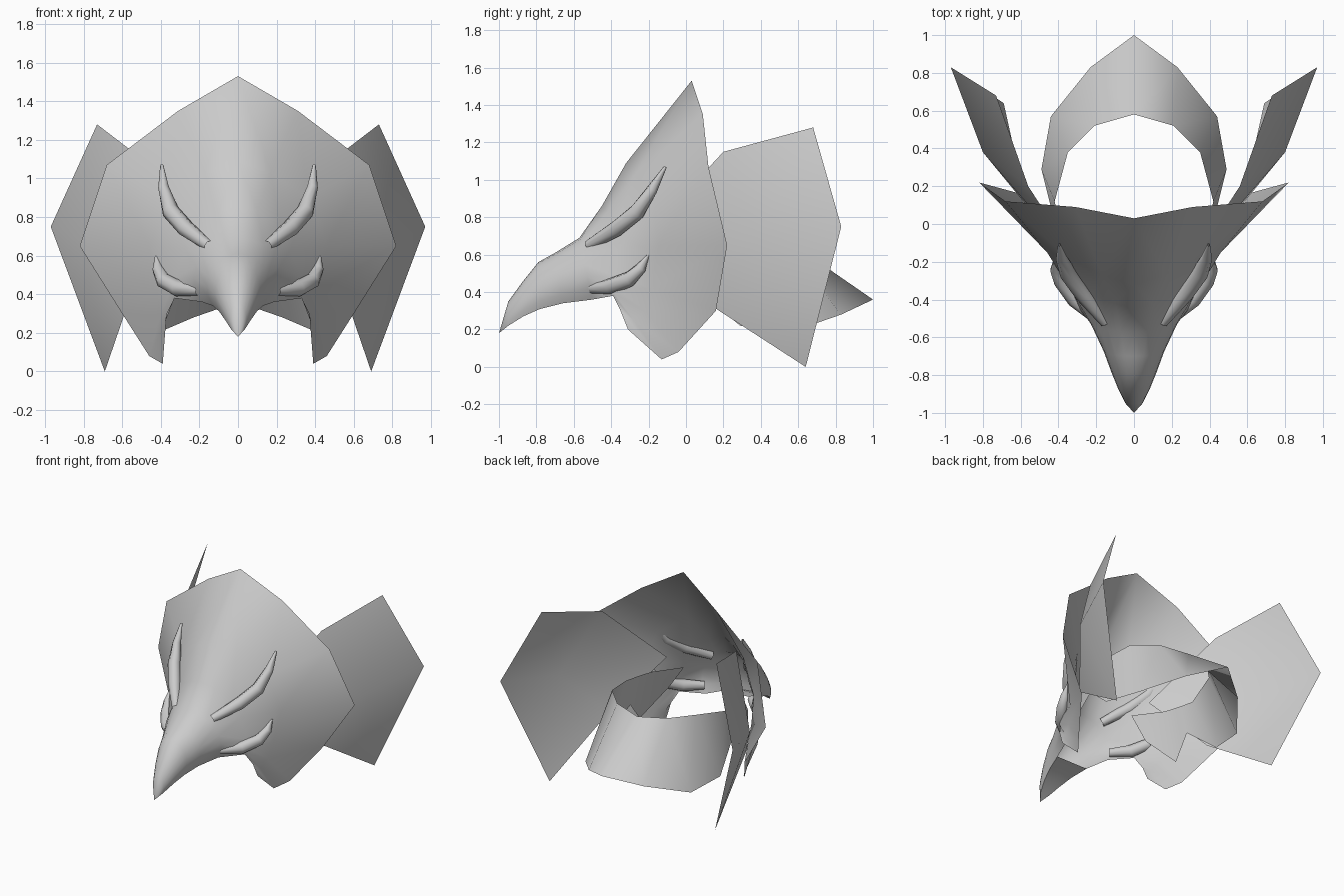
import bpy
import bmesh
from math import sin, cos
from mathutils import Vector

cube = bpy.data.objects.get("Cube")
if cube:
    bpy.data.objects.remove(cube, do_unlink=True)

grey = bpy.data.materials.new("light_grey")
grey.use_nodes = True
grey.diffuse_color = (0.6, 0.6, 0.6, 1)
grey.node_tree.nodes["Principled BSDF"].inputs["Base Color"].default_value = (0.6, 0.6, 0.6, 1)


def finish(name, bm):
    """Turn a half-model bmesh into a mirrored, smooth object."""
    bmesh.ops.remove_doubles(bm, verts=bm.verts, dist=0.0005)
    bmesh.ops.recalc_face_normals(bm, faces=bm.faces)
    for face in bm.faces:
        face.smooth = True
    mesh = bpy.data.meshes.new(name)
    bm.to_mesh(mesh)
    bm.free()
    mesh.materials.append(grey)
    obj = bpy.data.objects.new(name, mesh)
    bpy.context.collection.objects.link(obj)
    mirror = obj.modifiers.new("mirror", "MIRROR")
    mirror.use_clip = True
    return obj


def loft(name, rows):
    """Skin neighbouring rows of points with quads."""
    bm = bmesh.new()
    grid = [[bm.verts.new(point) for point in row] for row in rows]
    for row, after in zip(grid, grid[1:]):
        for i in range(len(row) - 1):
            bm.faces.new((row[i], row[i + 1], after[i + 1], after[i]))
    return finish(name, bm)


def beak_section(top_y, top_z, low_y, low_z, width, count=8, sweep=2.2):
    """Half of an egg-shaped section, from the crest down to the lower edge."""
    points = []
    for i in range(count):
        angle = sweep * i / (count - 1)
        drop = (1 - cos(angle)) / (1 - cos(sweep))
        points.append(Vector((width * sin(angle),
                              top_y + (low_y - top_y) * drop,
                              top_z + (low_z - top_z) * drop)))
    points[0].x = 0
    return points


# Head shell: flared frill running down into the hooked beak
frill_edge = [(0, .03, 1.53), (.31, .09, 1.35), (.68, .12, 1.07), (.82, .22, .65),
              (.6, .16, .3), (.46, -.04, .08), (.39, -.13, .04), (.38, -.31, .2)]
frill_middle = [(0, -.32, 1.09), (.17, -.27, 1.03), (.36, -.17, .9), (.46, -.15, .65),
                (.42, -.18, .42), (.4, -.22, .3), (.38, -.28, .25), (.37, -.35, .3)]
brow = [(0, -.45, .86), (.1, -.42, .83), (.22, -.38, .75), (.27, -.36, .63),
        (.33, -.36, .48), (.35, -.37, .42), (.345, -.38, .39), (.33, -.39, .38)]
beak = [beak_section(-.57, .69, -.5, .36, .23),
        beak_section(-.7, .61, -.66, .34, .16),
        beak_section(-.79, .56, -.78, .31, .12),
        beak_section(-.87, .46, -.87, .27, .085),
        beak_section(-.95, .35, -.95, .22, .045),
        beak_section(-1, .18, -1, .18, 0)]
loft("head_shell", [frill_edge, frill_middle, brow] + beak)

# Underside of the beak
loft("beak_underside", [(section[-1], (0, section[-1].y, section[-1].z))
                        for section in beak[1:]])

# Headband round the back, with a notch over each ear
band_top = [(0, .58, .65), (.21, .52, .67), (.35, .38, .68), (.42, .12, .63),
            (.4, .03, .63), (.36, -.1, .63), (.22, -.29, .63)]
band_low = [(0, 1, .36), (.23, .83, .28), (.44, .57, .19), (.49, .29, .22),
            (.43, .05, .42), (.45, -.09, .26), (.33, -.27, .46)]
loft("headband", [band_top, band_low])

# Side panels: a fan of faces around an outward bulging point
bm = bmesh.new()
hub = bm.verts.new((.8, .38, .67))
rim = [bm.verts.new(p) for p in [(.73, .68, 1.28), (.97, .83, .75), (.69, .64, 0),
                                 (.57, .1, .35), (.3, -.2, .72), (.56, .2, 1.15)]]
for i, vert in enumerate(rim):
    bm.faces.new((hub, vert, rim[(i + 1) % len(rim)]))
finish("side_panels", bm)


def tusk(name, path, radii, sides=8):
    """Tapered tube that follows a path of points."""
    path = [Vector(p) for p in path]
    rows = []
    for i, (centre, radius) in enumerate(zip(path, radii)):
        along = path[min(i + 1, len(path) - 1)] - path[max(i - 1, 0)]
        turn = along.to_track_quat("Z", "Y")
        ring = [Vector((cos(k * 6.2832 / sides), sin(k * 6.2832 / sides), 0))
                for k in range(sides)]
        rows.append([centre + turn @ (radius * p) for p in ring + ring[:1]])
    return loft(name, rows)


# Horns above the eyes and tusks on the cheeks
tusk("brow_horns",
     [(.15, -.52, .65), (.27, -.37, .74), (.35, -.26, .83), (.385, -.18, .95), (.395, -.11, 1.07)],
     [.03, .045, .045, .03, .008])
tusk("cheek_tusks",
     [(.2, -.5, .42), (.31, -.4, .43), (.385, -.3, .47), (.415, -.24, .53), (.425, -.2, .6)],
     [.03, .045, .042, .03, .005])
